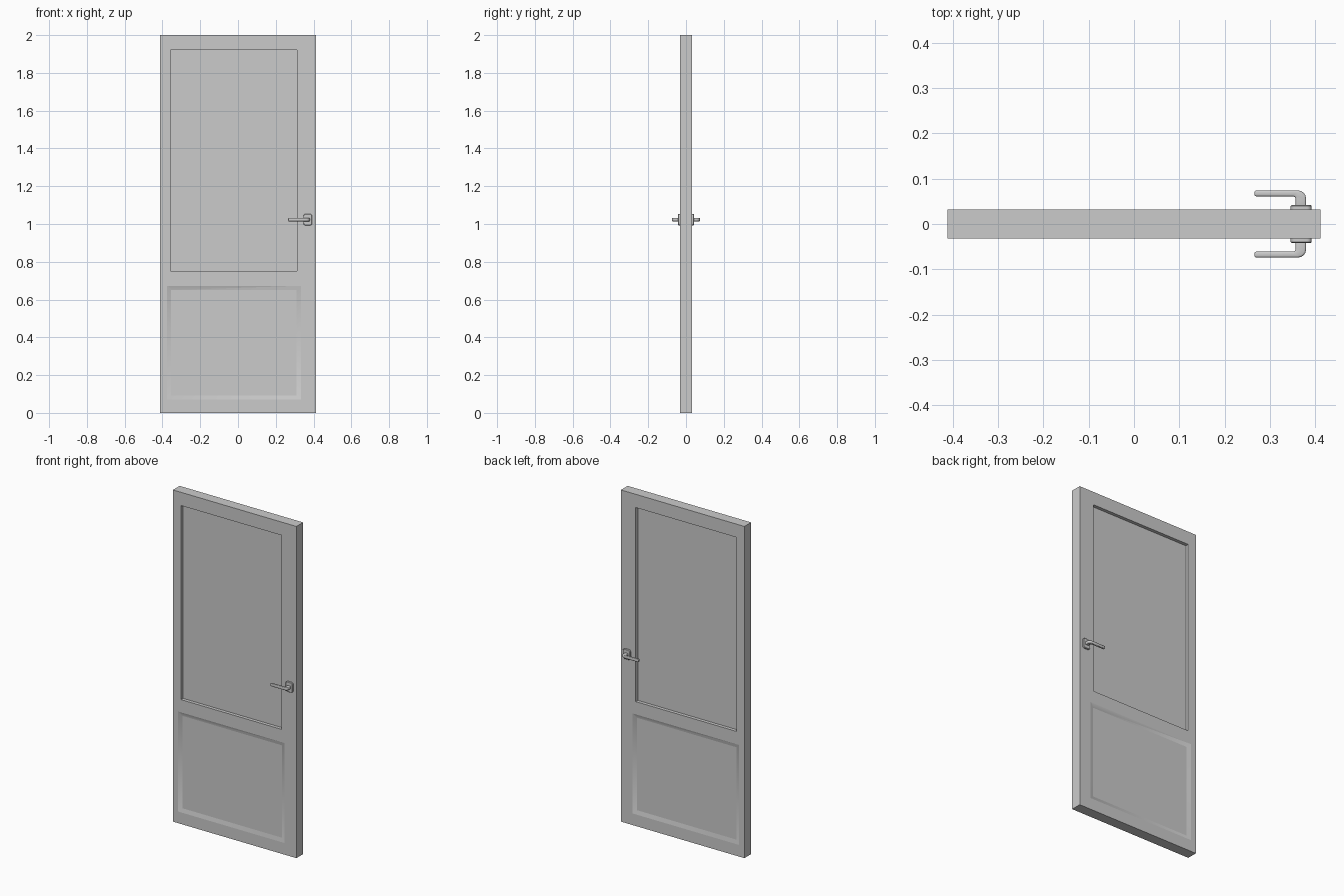
import bpy, bmesh
from math import radians, sin, cos, pi

if "Cube" in bpy.data.objects:
    bpy.data.objects.remove(bpy.data.objects["Cube"])

HW, HT, H = 0.412, 0.032, 2.0   # half width, half thickness, height


def make(name, bm):
    bmesh.ops.recalc_face_normals(bm, faces=bm.faces)
    me = bpy.data.meshes.new(name)
    bm.to_mesh(me)
    bm.free()
    ob = bpy.data.objects.new(name, me)
    bpy.context.collection.objects.link(ob)
    return ob


def loft(name, rings):
    """Closed solid through a list of equal-length point rings."""
    bm = bmesh.new()
    vs = [[bm.verts.new(p) for p in r] for r in rings]
    for a, b in zip(vs, vs[1:]):
        for i in range(len(a)):
            j = (i + 1) % len(a)
            bm.faces.new((a[i], a[j], b[j], b[i]))
    bm.faces.new(vs[0])
    bm.faces.new(vs[-1])
    return make(name, bm)


def rect(x0, x1, z0, z1, y, grow=0.0):
    x0, x1, z0, z1 = x0 - grow, x1 + grow, z0 - grow, z1 + grow
    return [(x0, y, z0), (x1, y, z0), (x1, y, z1), (x0, y, z1)]


def apply_mods(ob):
    bpy.ops.object.select_all(action='DESELECT')
    bpy.context.view_layer.objects.active = ob
    ob.select_set(True)
    for m in list(ob.modifiers):
        bpy.ops.object.modifier_apply(modifier=m.name)


# Door slab with recesses on both faces
door = loft("door_leaf", [rect(-HW, HW, 0, H, y) for y in (-HT, HT)])
cutters = []
DEPTH, SLOPE = 0.008, 0.023
for s in (-1, 1):
    window = (-0.358, 0.313, 0.75, 1.92)
    cutters.append(loft("window_cutter", [rect(*window, s * y) for y in (HT - 0.02, HT + 0.02)]))
    panel = (-0.354, 0.311, 0.093, 0.65)
    cutters.append(loft("panel_cutter", [
        rect(*panel, s * (HT - DEPTH)),
        rect(*panel, s * (HT + DEPTH), 2 * SLOPE)]))
for c in cutters:
    m = door.modifiers.new("recess", 'BOOLEAN')
    m.operation, m.solver, m.object = 'DIFFERENCE', 'EXACT', c
apply_mods(door)
for c in cutters:
    bpy.data.objects.remove(c)

# Smooth only the mitred corners of the sloped panel border
bm = bmesh.new()
bm.from_mesh(door.data)
for f in bm.faces:
    f.smooth = True
for e in bm.edges:
    e.smooth = all(0.1 < abs(f.normal.y) < 0.99 for f in e.link_faces)
bm.to_mesh(door.data)
bm.free()

# Handles, built on the front and mirrored to the back
HX, HZ = 0.368, 1.023


def finish_handle(ob, bevel=0.0):
    if bevel:
        b = ob.modifiers.new("bevel", 'BEVEL')
        b.width, b.segments, b.limit_method = bevel, 3, 'ANGLE'
        b.angle_limit = radians(50)
    m = ob.modifiers.new("both_sides", 'MIRROR')
    m.use_axis = (False, True, False)
    m.use_clip = False
    apply_mods(ob)
    bpy.ops.object.shade_smooth_by_angle(angle=radians(32))


def plate(y, shrink):
    pts = []
    w, h, r = 0.023 - shrink, 0.03 - shrink, 0.01
    for sx, sz, a0 in ((1, 1, 0), (-1, 1, 90), (-1, -1, 180), (1, -1, 270)):
        for k in range(4):
            a = radians(a0 + 30 * k)
            pts.append((HX + 0.001 + sx * (w - r) + r * cos(a), y,
                        HZ + sz * (h - r) + r * sin(a)))
    return pts


rosette = loft("handle_rosette", [plate(-HT + 0.002, 0), plate(-0.04, 0), plate(-0.042, 0.002)])
finish_handle(rosette)

# Lever outline seen from above: stem, rounded elbow, grip
outer = [(0.38 - 0.018 * (1 - cos(a)), -0.056 - 0.018 * sin(a))
         for a in (k * pi / 8 for k in range(5))]
profile = [(0.38, -0.035)] + outer + [(0.266, -0.074), (0.266, -0.061),
          (0.352, -0.061), (0.356, -0.059), (0.357, -0.055), (0.357, -0.035)]
lever = loft("handle_lever", [[(x, y, HZ + dz) for x, y in profile] for dz in (-0.009, 0.009)])
finish_handle(lever, 0.004)
